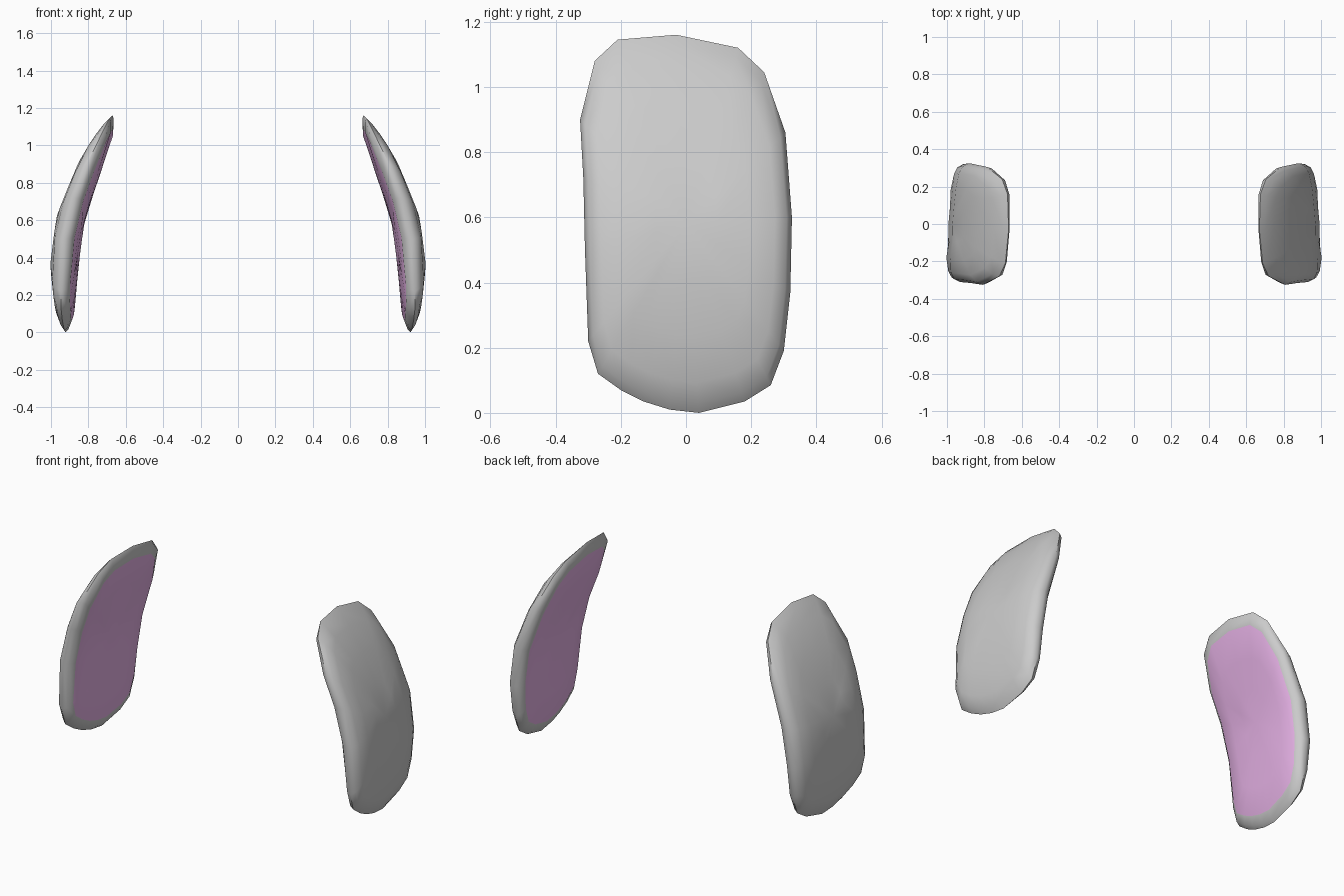
import bpy, bmesh, math

if "Cube" in bpy.data.objects:
    bpy.data.objects.remove(bpy.data.objects["Cube"])

# Side outline of a pad (y, z)
OUTLINE = [(0.04, 0.0), (0.18, 0.035), (0.26, 0.085), (0.30, 0.19), (0.32, 0.37), (0.325, 0.6),
           (0.305, 0.86), (0.24, 1.045), (0.16, 1.12), (-0.03, 1.16), (-0.21, 1.145),
           (-0.28, 1.08), (-0.325, 0.9), (-0.315, 0.72), (-0.31, 0.5), (-0.30, 0.22),
           (-0.27, 0.12), (-0.2, 0.07), (-0.13, 0.035), (-0.05, 0.01)]
# Front profile of a pad (z, inner x, outer x)
PROFILE = [(0.0, 0.89, 0.955), (0.09, 0.872, 0.98), (0.37, 0.858, 0.998), (0.62, 0.82, 0.965),
           (0.94, 0.705, 0.835), (1.07, 0.655, 0.755), (1.16, 0.645, 0.69)]
# Rings from outer centre over the rim to inner centre (scale, thickness factor, centre z)
RINGS = [(0.3, 0.98, 0.58), (0.6, 0.93, 0.58), (0.84, 0.78, 0.58), (0.95, 0.5, 0.58), (1.0, 0.05, 0.58),
         (0.97, -0.4, 0.57), (0.88, -0.72, 0.53), (0.6, -0.9, 0.55), (0.3, -0.98, 0.57)]
FIRST_PINK = 6


def surface_x(y, z, t):
    for (z0, i0, o0), (z1, i1, o1) in zip(PROFILE, PROFILE[1:]):
        if z <= z1:
            break
    f = min(max((z - z0) / (z1 - z0), 0), 1)
    xi, xo = i0 + (i1 - i0) * f, o0 + (o1 - o0) * f
    return (xi + xo) / 2 + t * (xo - xi) / 2 - 0.06 * y


pink = bpy.data.materials.new("pink_lining")
pink.diffuse_color = (0.8, 0.45, 0.8, 1)
pink.use_nodes = True
pink.node_tree.nodes["Principled BSDF"].inputs["Base Color"].default_value = pink.diffuse_color
grey = bpy.data.materials.new("grey_shell")
grey.diffuse_color = (0.8, 0.8, 0.8, 1)
grey.use_nodes = True
grey.node_tree.nodes["Principled BSDF"].inputs["Base Color"].default_value = grey.diffuse_color


def make_pad(name, side):
    bm = bmesh.new()

    def vert(y, z, t):
        return bm.verts.new((side * surface_x(y, z, t), y, z))

    rings = [[vert(y * s, cz + (z - cz) * s, t) for y, z in OUTLINE] for s, t, cz in RINGS]
    n = len(OUTLINE)
    # Shell, rim and lining bands
    for k, (a, b) in enumerate(zip(rings, rings[1:])):
        for i in range(n):
            j = (i + 1) % n
            bm.faces.new((a[i], a[j], b[j], b[i])).material_index = int(k >= FIRST_PINK)
    # Centre fans on both sides
    for ring, t, mat in ((rings[0], 1, 0), (rings[-1], -1, 1)):
        c = vert(0, 0.58, t)
        for i in range(n):
            bm.faces.new((ring[i], ring[(i + 1) % n], c)).material_index = mat
    bmesh.ops.recalc_face_normals(bm, faces=bm.faces)
    mesh = bpy.data.meshes.new(name)
    bm.to_mesh(mesh)
    bm.free()
    mesh.materials.append(grey)
    mesh.materials.append(pink)
    obj = bpy.data.objects.new(name, mesh)
    bpy.context.collection.objects.link(obj)
    bpy.ops.object.select_all(action='DESELECT')
    obj.select_set(True)
    bpy.context.view_layer.objects.active = obj
    bpy.ops.object.shade_smooth_by_angle(angle=math.radians(50))


make_pad("right_pad", 1)
make_pad("left_pad", -1)
